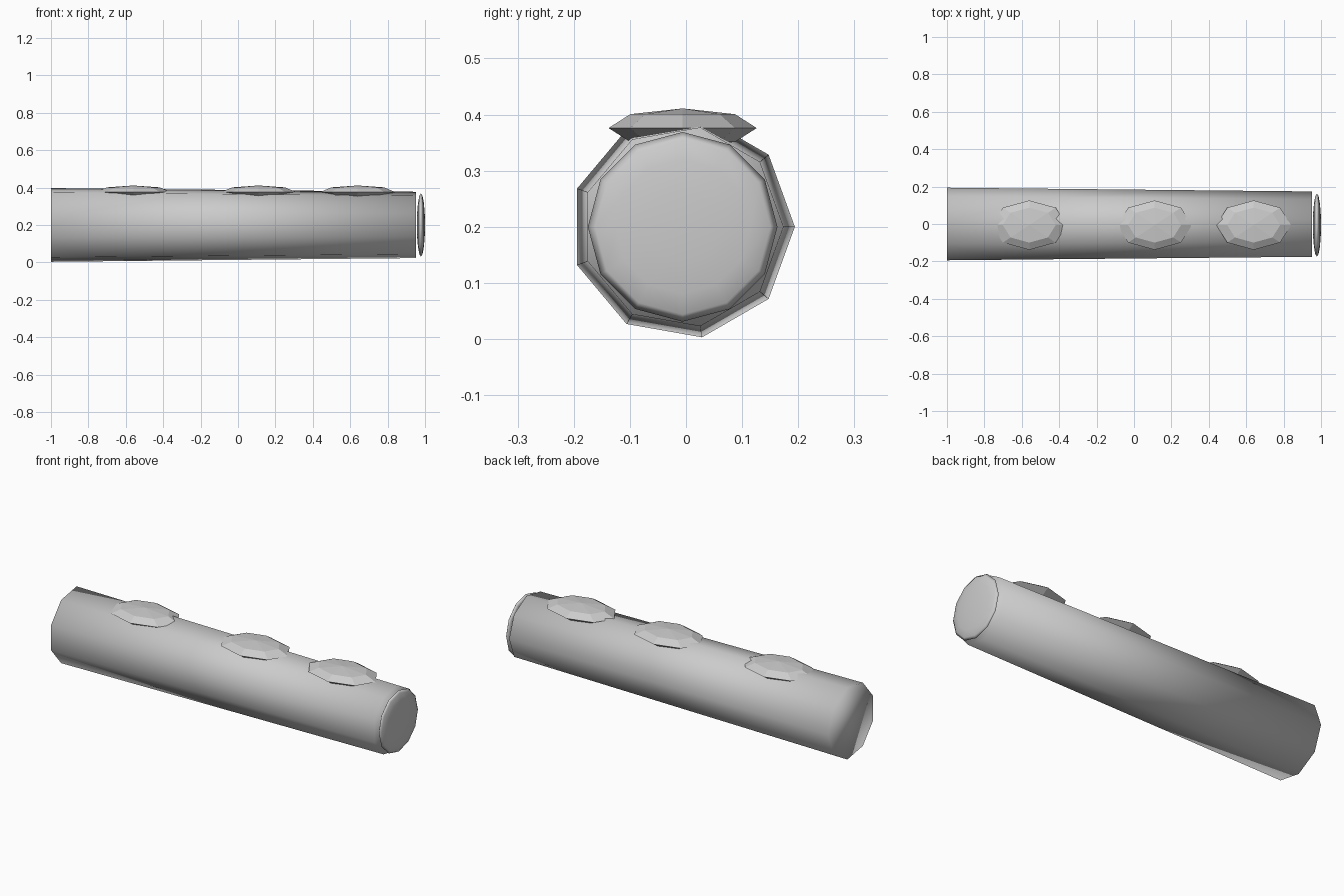
import bpy
from math import radians
from mathutils import Matrix

if "Cube" in bpy.data.objects:
    bpy.data.objects.remove(bpy.data.objects["Cube"])

CY, CZ = -0.006, 0.2   # log axis


def shade(obj, smooth):
    for p in obj.data.polygons:
        p.use_smooth = smooth


def apply_to_mesh(obj, matrix):
    obj.data.transform(matrix)
    obj.data.update()


# Maps the local z axis to +x and the local x axis to +y
ALONG_X = Matrix(((0, 0, 1, 0), (1, 0, 0, 0), (0, 1, 0, 0), (0, 0, 0, 1)))

# Tapered nine-sided trunk lying along x
bpy.ops.mesh.primitive_cone_add(vertices=9, radius1=0.2, radius2=0.18, depth=1.952)
log = bpy.context.object
log.name = "log"
# Turn the ring so that one corner points to +y
first = max(log.data.vertices, key=lambda v: v.co.y)
apply_to_mesh(log, ALONG_X @ Matrix.Rotation(radians(-90), 4, 'Z'))
log.location = (-0.024, CY, CZ)
shade(log, True)

# Thin rounded disc on the cut end
bpy.ops.mesh.primitive_uv_sphere_add(segments=12, ring_count=8, radius=1)
cut_end = bpy.context.object
cut_end.name = "cut_end"
apply_to_mesh(cut_end, ALONG_X @ Matrix.Diagonal((0.169, 0.169, 0.022, 1)))
cut_end.location = (0.978, CY, CZ)
shade(cut_end, True)

# Flattened faceted moss patches on top
for i, x in enumerate((-0.56, 0.11, 0.64)):
    bpy.ops.mesh.primitive_uv_sphere_add(segments=8, ring_count=4, radius=1)
    moss = bpy.context.object
    moss.name = f"moss_patch_{i + 1}"
    apply_to_mesh(moss, Matrix.Diagonal((0.2, 0.132, 0.035, 1)))
    moss.location = (x, CY, 0.376)
    shade(moss, False)
